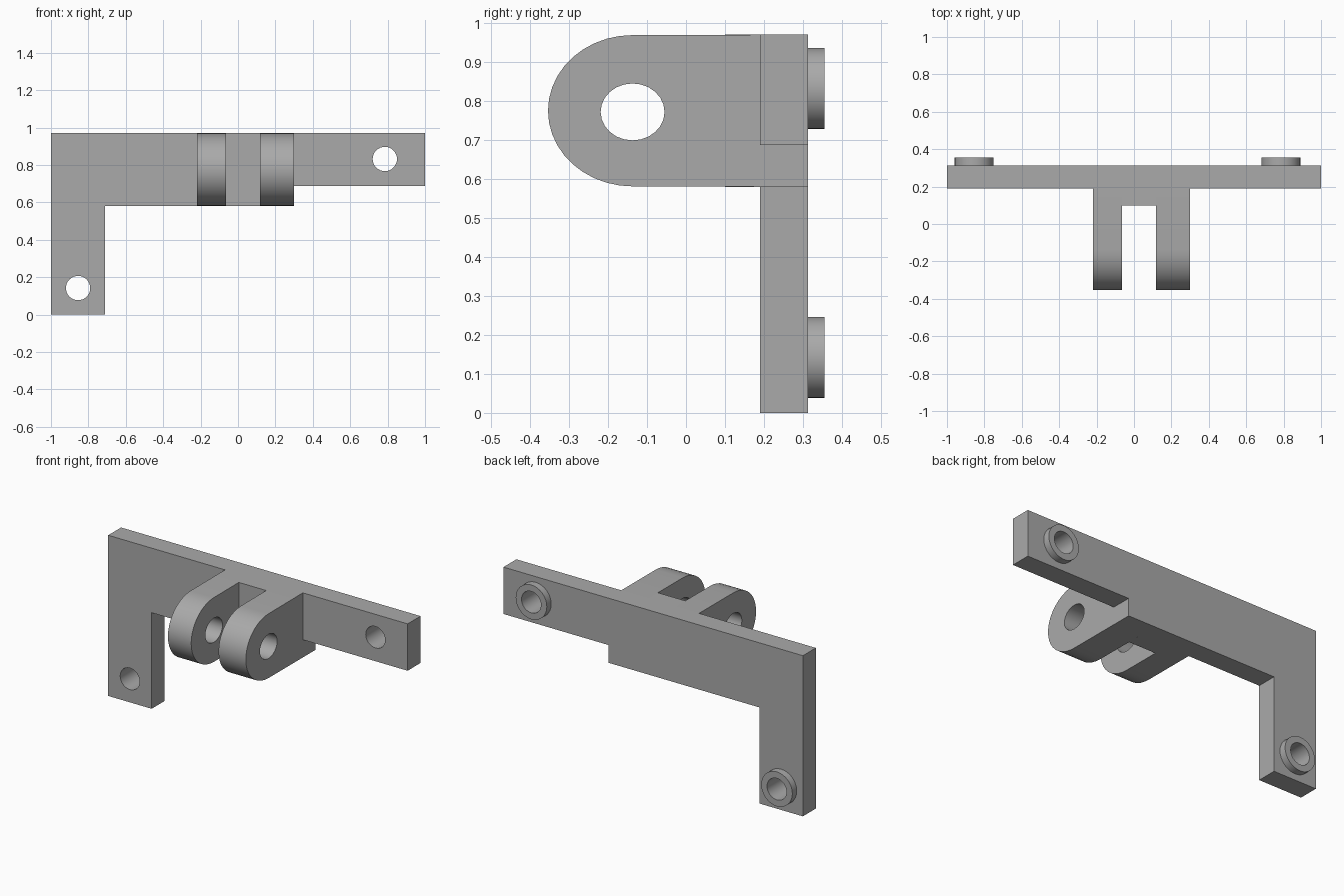
import bpy, bmesh, math
from mathutils import Matrix

cube = bpy.data.objects.get("Cube")
if cube:
    bpy.data.objects.remove(cube, do_unlink=True)

grey = bpy.data.materials.new("plain_grey")
grey.use_nodes = True
COLOUR = (0.4, 0.4, 0.4, 1)
grey.diffuse_color = COLOUR
grey.node_tree.nodes["Principled BSDF"].inputs["Base Color"].default_value = COLOUR

# Profile planes: XZ extruded along y, and YZ extruded along x
ALONG_Y = Matrix(((1, 0, 0, 0), (0, 0, 1, 0), (0, 1, 0, 0), (0, 0, 0, 1)))
ALONG_X = Matrix(((0, 0, 1, 0), (1, 0, 0, 0), (0, 1, 0, 0), (0, 0, 0, 1)))


def arc(cx, cy, rx, ry, n=32, start=0, sweep=2 * math.pi):
    """Points on an ellipse; a part sweep includes its end point."""
    count = n if sweep >= 2 * math.pi else n + 1
    return [(cx + rx * math.cos(start + sweep * i / n),
             cy + ry * math.sin(start + sweep * i / n)) for i in range(count)]


def prism(name, loops, axes, lo, hi):
    """Extrude an outline with holes from lo to hi along the given axis."""
    curve = bpy.data.curves.new(name + "_profile", "CURVE")
    curve.dimensions = "2D"
    curve.fill_mode = "BOTH"
    curve.extrude = (hi - lo) / 2
    for loop in loops:
        spline = curve.splines.new("POLY")
        spline.points.add(len(loop) - 1)
        for point, (u, v) in zip(spline.points, loop):
            point.co = (u, v, 0, 1)
        spline.use_cyclic_u = True
    temp = bpy.data.objects.new(name + "_profile", curve)
    mesh = bpy.data.meshes.new_from_object(temp)
    bpy.data.objects.remove(temp)
    bpy.data.curves.remove(curve)

    bm = bmesh.new()
    bm.from_mesh(mesh)
    bmesh.ops.remove_doubles(bm, verts=bm.verts, dist=0.0001)
    bmesh.ops.transform(bm, verts=bm.verts,
                        matrix=axes @ Matrix.Translation((0, 0, (lo + hi) / 2)))
    bmesh.ops.recalc_face_normals(bm, faces=bm.faces)
    bm.to_mesh(mesh)
    bm.free()
    mesh.name = name
    mesh.materials.clear()
    mesh.materials.append(grey)
    obj = bpy.data.objects.new(name, mesh)
    bpy.context.collection.objects.link(obj)
    bpy.ops.object.select_all(action="DESELECT")
    obj.select_set(True)
    bpy.context.view_layer.objects.active = obj
    bpy.ops.object.shade_smooth_by_angle(angle=math.radians(30))
    return obj


TOP, LOW = 0.97, 0.58
FRONT, BACK = 0.19, 0.313
MID = (TOP + LOW) / 2
screws = {"right": (-0.855, 0.142), "left": (0.785, 0.832)}

# Stepped back plate with two screw holes
outline = [(-1, 0), (-0.71, 0), (-0.71, LOW), (0.3, LOW), (0.3, 0.687),
           (1, 0.687), (1, TOP), (-1, TOP)]
holes = [arc(x, z, 0.065, 0.065) for x, z in screws.values()]
prism("back_plate", [outline] + holes, ALONG_Y, FRONT, BACK)

# Ring bosses behind the screw holes
for side, (x, z) in screws.items():
    prism(side + "_boss", [arc(x, z, 0.104, 0.104), arc(x, z, 0.065, 0.065)],
          ALONG_Y, BACK, 0.355)

# Two rounded hinge lugs with a pivot hole
lug = [(FRONT, LOW), (FRONT, TOP)] + arc(-0.137, MID, 0.217, 0.194, 20,
                                       math.pi / 2, math.pi)
pivot = arc(-0.137, 0.772, 0.082, 0.073, 24)
for side, lo, hi in (("right", -0.22, -0.065), ("left", 0.118, 0.3)):
    prism(side + "_lug", [lug, pivot], ALONG_X, lo, hi)

# Web joining the lugs at their root
prism("lug_web", [[(0.1, LOW), (FRONT, LOW), (FRONT, TOP), (0.1, TOP)]],
      ALONG_X, -0.065, 0.118)
